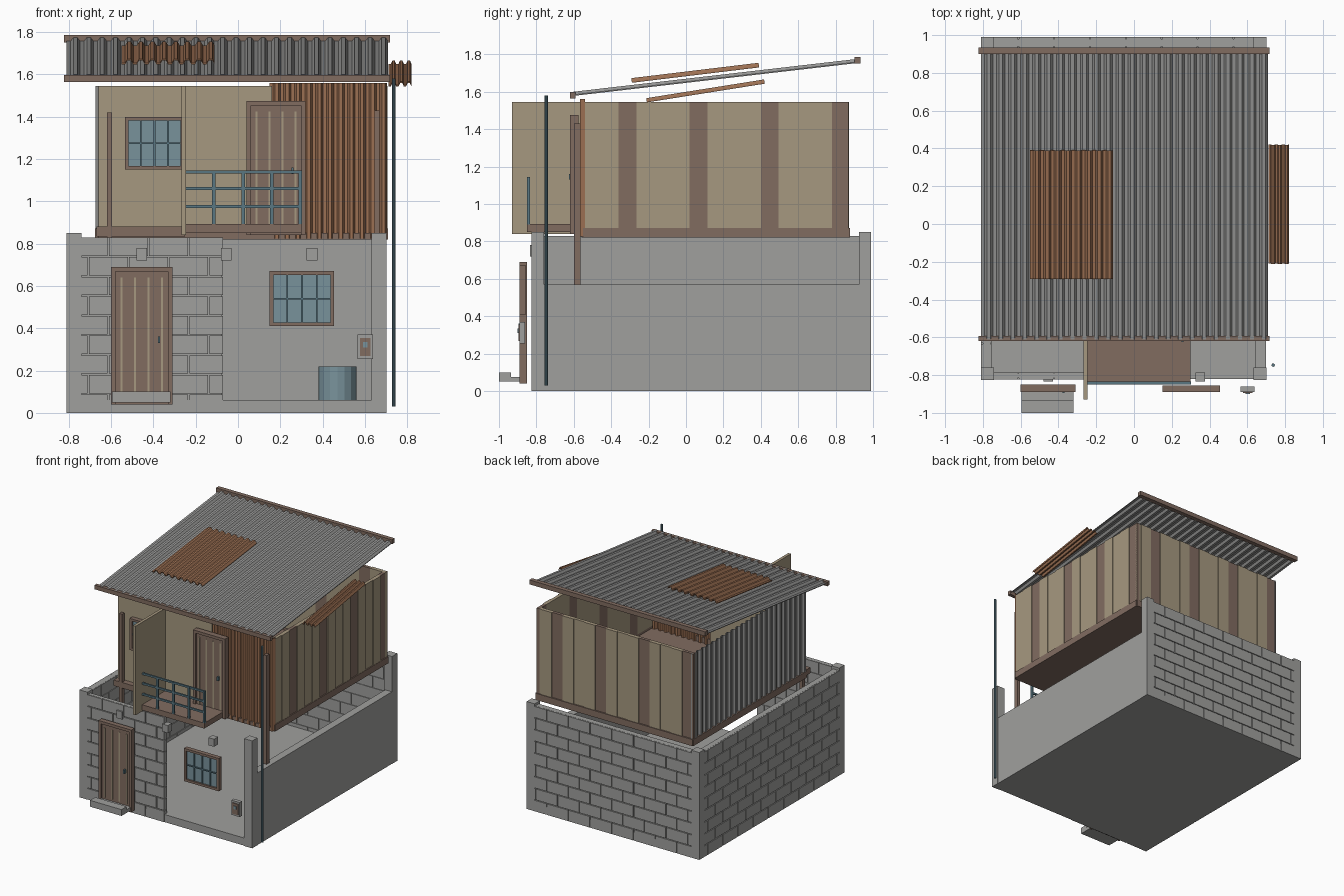
import bpy, bmesh, math
from mathutils import Vector

if "Cube" in bpy.data.objects:
    bpy.data.objects.remove(bpy.data.objects["Cube"])

def mat(name, r, g, b):
    m = bpy.data.materials.new(name)
    m.diffuse_color = (r, g, b, 1)
    m.use_nodes = True
    m.node_tree.nodes["Principled BSDF"].inputs["Base Color"].default_value = m.diffuse_color
    return m

CONCRETE = mat("concrete grey", .35, .35, .34)
METAL = mat("roof metal grey", .30, .30, .295)
TAN = mat("tan board", .38, .315, .215)
BROWN = mat("brown timber", .22, .15, .118)
RUST = mat("rusty sheet", .33, .16, .085)
GLASS = mat("blue glass", .19, .29, .33)
STEEL = mat("blue steel", .10, .185, .225)

def finish(name, bm, mats):
    bmesh.ops.recalc_face_normals(bm, faces=bm.faces)
    me = bpy.data.meshes.new(name)
    bm.to_mesh(me)
    bm.free()
    ob = bpy.data.objects.new(name, me)
    for m in mats:
        me.materials.append(m)
    bpy.context.collection.objects.link(ob)
    return ob

def add_box(bm, x0, x1, y0, y1, z0, z1, mi=0):
    v = [bm.verts.new((x, y, z)) for x in (x0, x1) for y in (y0, y1) for z in (z0, z1)]
    for q in ((0, 1, 3, 2), (4, 6, 7, 5), (0, 4, 5, 1), (2, 3, 7, 6), (0, 2, 6, 4), (1, 5, 7, 3)):
        bm.faces.new([v[i] for i in q]).material_index = mi

def boxes(name, mats, items):
    bm = bmesh.new()
    for it in items:
        add_box(bm, *it)
    return finish(name, bm, mats if isinstance(mats, list) else [mats])

def corrugated(name, m, origin, u, v, width, waves, amp, thick):
    """Wavy sheet: waves run across u, ridges run along v (v carries the length)."""
    bm = bmesh.new()
    o, u, v = Vector(origin), Vector(u).normalized(), Vector(v)
    n = u.cross(v).normalized()
    hs = (0, 0, 1, 1)
    offs = (0, .3, .5, .8)
    top = [((i + offs[k]) * width / waves, hs[k] * amp) for i in range(waves) for k in range(4)]
    top.append((width, 0))
    rings = []
    for a, h in top:
        p = o + u * a + n * h
        rings.append([bm.verts.new(q) for q in (p, p + v, p + v - n * thick, p - n * thick)])
    for a, b in zip(rings, rings[1:]):
        for k in range(4):
            bm.faces.new((a[k], a[(k + 1) % 4], b[(k + 1) % 4], b[k]))
    bm.faces.new(rings[0])
    bm.faces.new(rings[-1])
    return finish(name, bm, [m])

def cylinder(name, m, x, y, z0, z1, r, seg):
    bm = bmesh.new()
    bmesh.ops.create_cone(bm, cap_ends=True, segments=seg, radius1=r, radius2=r, depth=z1 - z0)
    bmesh.ops.translate(bm, verts=bm.verts, vec=(x, y, (z0 + z1) / 2))
    return finish(name, bm, [m])

# --- Ground storey: floor slab, walls, corner piers
boxes("floor_slab", CONCRETE, [(-.80, .70, -.82, .985, 0, .06)])
boxes("left_wall", CONCRETE, [(-.80, -.76, -.81, .98, .06, .83)])
boxes("back_wall", CONCRETE, [(-.80, .69, .94, .98, .06, .83)])
boxes("front_wall", CONCRETE, [(-.80, -.075, -.815, -.79, .06, .83)])
boxes("right_wall", CONCRETE, [(.64, .70, -.81, .98, .06, .57)])
boxes("corner_piers", CONCRETE, [(x, x + .07, y, y + .065, 0, .85)
                                 for x in (-.81, .632) for y in (-.825, .925)])

# Running bond blocks standing slightly proud on both wall faces
def blocks(name, a0, a1, b0, b1, along_x):
    items, rows, gap, length = [], 9, .006, .19
    h = .835 / rows
    for r in range(rows):
        a = a0 - (length / 2 if r % 2 else 0)
        while a < a1 - .01:
            s, e = max(a, a0), min(a + length - gap, a1)
            z = (r * h, (r + 1) * h - gap)
            if e - s > .01:
                items.append((s, e, b0, b1) + z if along_x else (b0, b1, s, e) + z)
            a += length
    boxes(name, CONCRETE, items)

blocks("left_wall_blocks", -.82, .985, -.81, -.755, False)
blocks("back_wall_blocks", -.80, .70, .935, .99, True)
blocks("front_wall_blocks", -.80, -.07, -.823, -.785, True)

boxes("joist_ends", CONCRETE, [(x - .025, x + .025, -.835, -.785, .72, .78) for x in (-.455, -.055, .35)])

# --- Doors: frame, leaf, pale gaps between planks, handle
def door(name, x0, x1, yf, yb, z0, z1):
    f = .022
    boxes(name + "_frame", BROWN, [(x0, x0 + f, yf, yb, z0, z1), (x1 - f, x1, yf, yb, z0, z1),
                                   (x0, x1, yf, yb, z1 - f, z1)])
    boxes(name + "_leaf", BROWN, [(x0 + f, x1 - f, yf + .012, yb - .005, z0, z1 - f)])
    w = x1 - x0
    boxes(name + "_plank_gaps", TAN, [(x0 + w * t - .005, x0 + w * t + .005, yf + .009, yf + .013,
                                       z0 + .05, z1 - .05) for t in (.17, .39, .61, .83)])
    boxes(name + "_handle", STEEL, [(x1 - .068, x1 - .058, yf - .006, yf + .012, z0 + .29, z0 + .32)])

door("lower_door", -.60, -.31, -.89, -.85, .04, .69)
door("upper_door", .04, .32, -.62, -.575, .84, 1.475)
boxes("door_step", CONCRETE, [(-.595, -.32, -1, -.935, .05, .10), (-.595, -.32, -.935, -.87, .05, .075)])

# --- Windows: frame, pane, glazing bars
def window(name, x0, x1, yf, yb, z0, z1):
    f = .018
    boxes(name + "_frame", BROWN, [(x0, x0 + f, yf, yb, z0, z1), (x1 - f, x1, yf, yb, z0, z1),
                                   (x0, x1, yf, yb, z0, z0 + f), (x0, x1, yf, yb, z1 - f, z1)])
    boxes(name + "_pane", GLASS, [(x0 + f, x1 - f, yf + .014, yb - .005, z0 + f, z1 - f)])
    xs = [x0 + (x1 - x0) * t for t in (.27, .5, .73)]
    zm = (z0 + z1) / 2
    boxes(name + "_bars", STEEL, [(x - .004, x + .004, yf + .006, yf + .015, z0 + f, z1 - f) for x in xs]
          + [(x0 + f, x1 - f, yf + .006, yf + .015, zm - .004, zm + .004)])

window("lower_window", .15, .455, -.89, -.855, .41, .67)
window("upper_window", -.535, -.255, -.59, -.55, 1.15, 1.40)

# Meter box, barrel, pole
boxes("meter_box", [CONCRETE, BROWN, GLASS], [(.565, .638, -.89, -.86, .255, .37),
      (.576, .627, -.896, -.889, .268, .355, 1), (.59, .613, -.90, -.895, .31, .335, 2)])
cylinder("barrel", GLASS, .47, .5, .06, .22, .09, 16)
cylinder("tall_pole", STEEL, .737, -.747, .03, 1.58, .009, 10)

# --- Upper storey: floor, edge beams, posts
boxes("upper_floor", BROWN, [(-.66, .69, -.56, .86, .82, .85)])
boxes("edge_beams", BROWN, [(.68, .708, -.55, .87, .82, .872), (-.675, -.65, -.55, .87, .82, .872),
                            (-.67, .70, .85, .877, .82, .872), (-.67, -.25, -.60, -.55, .835, .88)])
boxes("upper_posts", BROWN, [(-.62, -.595, -.60, -.57, .57, 1.42), (.645, .67, -.60, -.565, .57, 1.43)])

# Board cladding: every fourth board is brown, alternate boards sit proud
def cladding(name, a0, a1, face, along_x, phase):
    items, w, i = [], .095, 0
    while a0 + i * w < a1 - .01:
        s, e = a0 + i * w, min(a0 + (i + 1) * w, a1)
        out = face + (.006 if i % 2 else 0)
        mi = 1 if i % 4 == phase else 0
        d = (s, e, face - .025, out) if along_x else (face - .025, out, s, e)
        items.append(d + (.872, 1.545, mi))
        i += 1
    boxes(name, [TAN, BROWN], items)

cladding("right_boards", -.55, .87, .70, False, 2)
cladding("back_boards", -.67, .70, .866, True, 0)
boxes("upper_front_wall", TAN, [(-.66, .16, -.555, -.535, .85, 1.545)])
boxes("balcony_partition", TAN, [(-.268, -.245, -.93, -.55, .84, 1.545)])
corrugated("left_metal_wall", METAL, (-.66, .87, .85), (0, -1, 0), (0, 0, .695), 1.42, 23, .014, .006)
corrugated("front_rusty_wall", RUST, (.15, -.545, .825), (1, 0, 0), (0, 0, .735), .555, 11, .022, .006)

# --- Balcony deck and railing
boxes("balcony_deck", BROWN, [(-.247, .30, -.85, -.55, .85, .893)])
boxes("balcony_railing", STEEL,
      [(x - .008, x + .008, -.85, -.834, .89, 1.14) for x in (-.115, .025, .16, .295)]
      + [(-.247, .303, -.849, -.835, z - .007, z + .007) for z in (.975, 1.06, 1.138)])

# --- Roof sheets and fascias
corrugated("main_roof", METAL, (-.81, -.61, 1.583), (1, 0, 0), (0, 1.53, .177), 1.52, 24, .016, .006)
corrugated("roof_patch", RUST, (-.55, -.29, 1.655), (1, 0, 0), (0, .68, .082), .44, 8, .018, .007)
corrugated("side_awning", RUST, (.712, -.21, 1.55), (1, 0, 0), (0, .63, .10), .108, 3, .016, .007)
boxes("front_fascia", BROWN, [(-.822, .718, -.62, -.592, 1.565, 1.598)])
boxes("back_fascia", BROWN, [(-.822, .718, .90, .934, 1.752, 1.787)])
